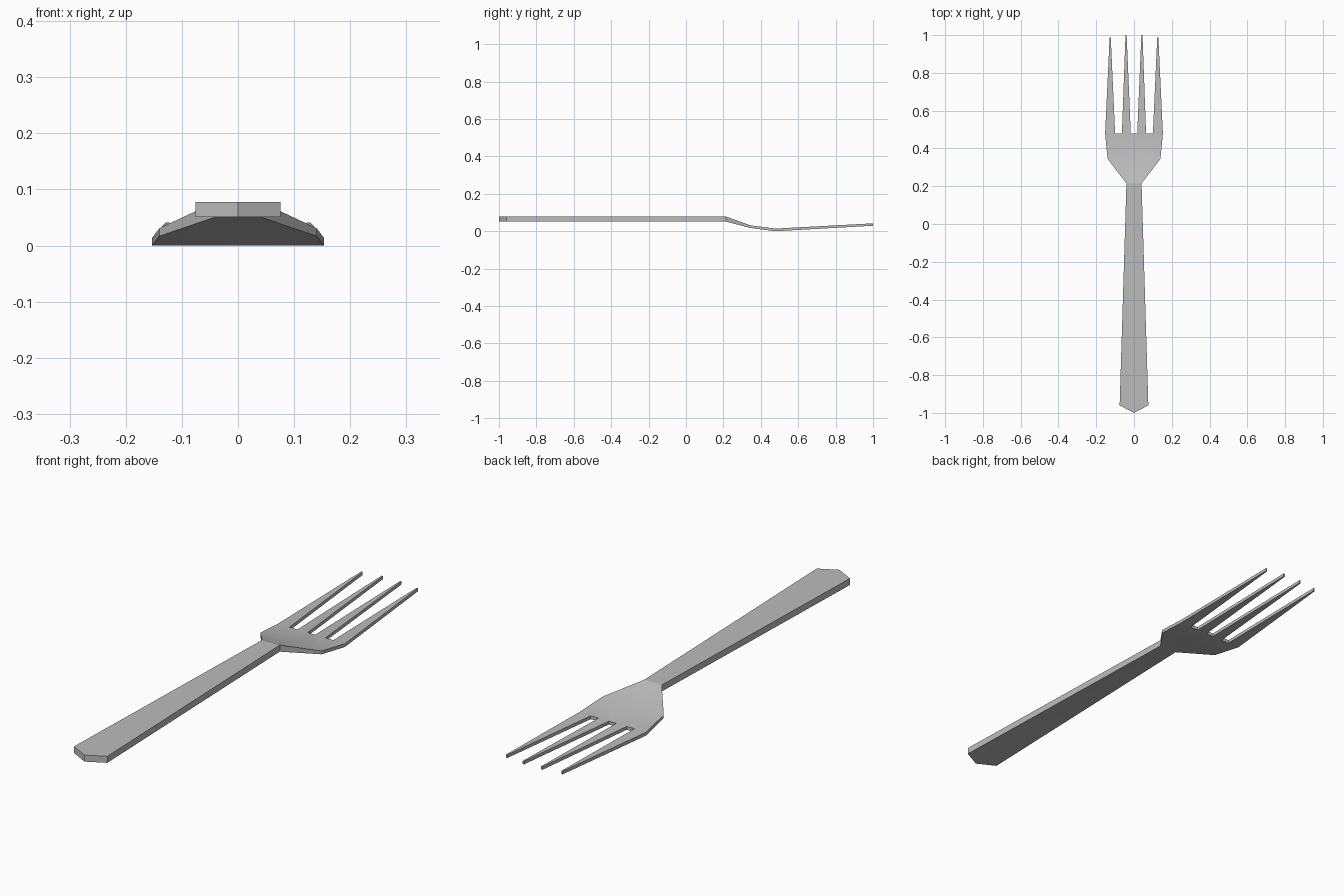
import bpy, bmesh, math

cube = bpy.data.objects.get("Cube")
if cube:
    bpy.data.objects.remove(cube, do_unlink=True)

steel = bpy.data.materials.new("brushed steel grey")
steel.use_nodes = True
GREY = (0.5, 0.5, 0.5, 1)
steel.diffuse_color = GREY
steel.node_tree.nodes["Principled BSDF"].inputs["Base Color"].default_value = GREY

# Side profile: y, underside z, top z
PROFILE = [(-1, 0.051, 0.078), (0.215, 0.051, 0.078), (0.345, 0.017, 0.031),
           (0.478, 0, 0.014), (1, 0.029, 0.042)]


def height(y, side):
    for a, b in zip(PROFILE, PROFILE[1:]):
        if y <= b[0] + 1e-5:
            t = (y - a[0]) / (b[0] - a[0])
            return a[side] + t * (b[side] - a[side])
    return PROFILE[-1][side]


def tine(inner, outer, tip_x, tip_y):
    w = 0.003
    return [(inner, 0.478), (outer, 0.478), (tip_x + w, tip_y), (tip_x - w, tip_y)]


# Half outlines in plan, mirrored below
handle = [(0, -1), (0.076, -0.96), (0.04, 0.215), (0, 0.215)]
neck = [(0, 0.215), (0.04, 0.215), (0.14, 0.345), (0, 0.345)]
palm = [(0, 0.345), (0.14, 0.345), (0.153, 0.478), (0.1, 0.478),
        (0.064, 0.478), (0.017, 0.478), (0, 0.478)]
halves = [handle, neck, palm,
          tine(0.017, 0.064, 0.042, 1.0), tine(0.1, 0.153, 0.126, 0.988)]

bm = bmesh.new()
for outline in halves:
    bm.faces.new([bm.verts.new((x, y, 1)) for x, y in outline])
    bm.faces.new([bm.verts.new((-x, y, 1)) for x, y in reversed(outline)])
bmesh.ops.remove_doubles(bm, verts=bm.verts, dist=0.0005)

# Give the sheet thickness, then bend both skins to the side profile
top = list(bm.verts)
res = bmesh.ops.extrude_face_region(bm, geom=list(bm.faces), use_keep_orig=True)
under = [v for v in res["geom"] if isinstance(v, bmesh.types.BMVert)]
for v in top:
    v.co.z = height(v.co.y, 2)
for v in under:
    v.co.z = height(v.co.y, 1)
bmesh.ops.recalc_face_normals(bm, faces=bm.faces)

mesh = bpy.data.meshes.new("fork")
bm.to_mesh(mesh)
bm.free()
mesh.materials.append(steel)
fork = bpy.data.objects.new("fork", mesh)
bpy.context.collection.objects.link(fork)

# Soft bends along the head, crisp rims and neck crease
bpy.context.view_layer.objects.active = fork
fork.select_set(True)
bpy.ops.object.shade_smooth_by_angle(angle=math.radians(17))
